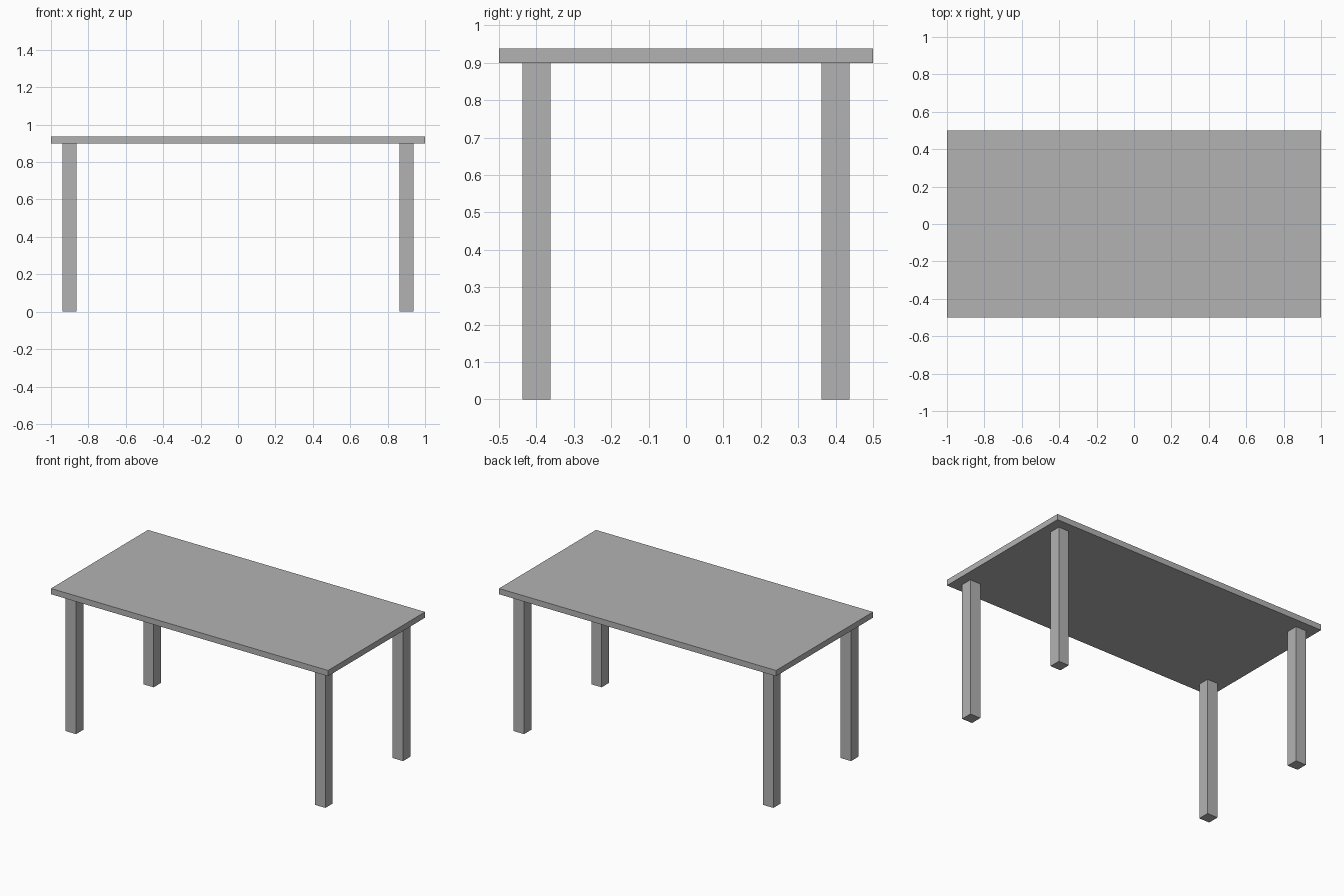
import bpy

cube = bpy.data.objects.get("Cube")
if cube:
    bpy.data.objects.remove(cube, do_unlink=True)

# Single flat grey for the whole table
grey = bpy.data.materials.new("plain_grey")
grey.use_nodes = True
color = (0.45, 0.45, 0.45, 1)
grey.diffuse_color = color
grey.node_tree.nodes["Principled BSDF"].inputs["Base Color"].default_value = color

TOP_THICKNESS = 0.0375
LEG_WIDTH = 0.075
LEG_HEIGHT = 0.9


def box(name, center, size):
    bpy.ops.mesh.primitive_cube_add(size=1, location=center)
    obj = bpy.context.object
    obj.name = name
    obj.scale = size
    bpy.ops.object.transform_apply(location=False, rotation=False, scale=True)
    obj.data.materials.append(grey)
    return obj


# Thin slab resting on the legs
box("table_top", (0, 0, LEG_HEIGHT + TOP_THICKNESS / 2), (2, 1, TOP_THICKNESS))

# Four square legs, inset from the corners
for end, y in (("front", -0.4), ("back", 0.4)):
    for side, x in (("right", -0.9), ("left", 0.9)):
        box(f"{end}_{side}_leg", (x, y, LEG_HEIGHT / 2),
            (LEG_WIDTH, LEG_WIDTH, LEG_HEIGHT))
